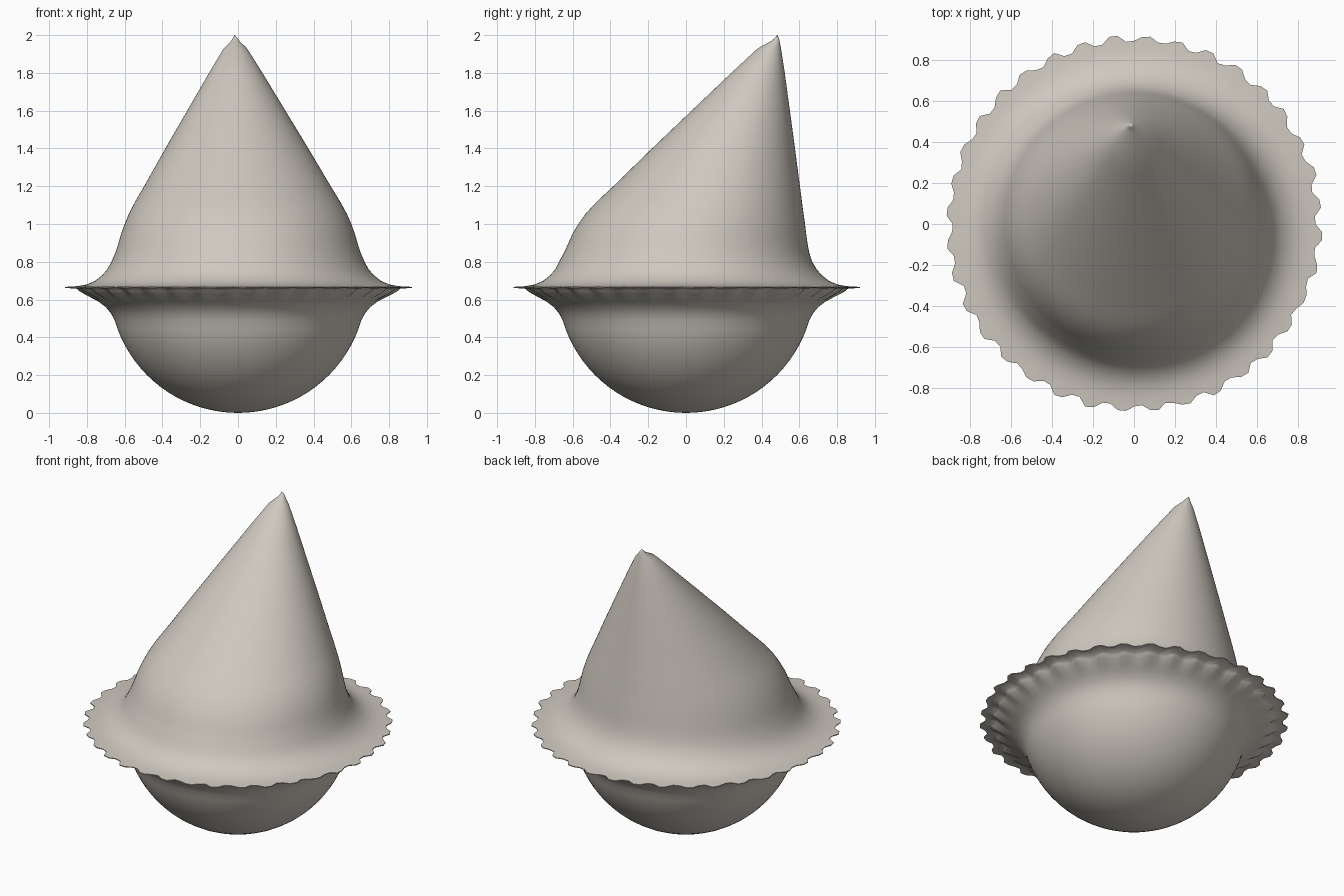
import bpy, bmesh, math, random

if "Cube" in bpy.data.objects:
    bpy.data.objects.remove(bpy.data.objects["Cube"])

random.seed(4)
SEG = 144

clay = bpy.data.materials.new("warm grey")
clay.diffuse_color = (0.62, 0.58, 0.52, 1)
clay.use_nodes = True
clay.node_tree.nodes["Principled BSDF"].inputs["Base Color"].default_value = clay.diffuse_color

# Round bowl below, flaring out toward the rim: (z, radius, centre x, centre y, jaggedness)
rings = []
for i in range(1, 19):
    a = math.radians(i * 74 / 18)
    rings.append((0.68 - 0.68 * math.cos(a), 0.68 * math.sin(a), 0, 0, 0))
rings += [(0.53, 0.675, 0, 0, 0), (0.56, 0.70, 0, 0, 0), (0.59, 0.74, 0, 0, 0),
          (0.61, 0.775, 0, 0, 0.3), (0.632, 0.81, 0, 0, 0.8), (0.646, 0.83, 0, 0, 1),
          (0.657, 0.84, 0, 0, 1)]
# Thin ragged rim
rings += [(0.662, 0.905, 0, 0, 1), (0.667, 0.905, 0, 0, 1)]
# Fillet above the rim
rings += [(0.671, 0.85, 0, 0, 0), (0.68, 0.80, 0, 0, 0), (0.70, 0.755, 0, 0, 0),
          (0.73, 0.718, 0, 0, 0), (0.76, 0.692, 0, 0, 0)]
# Leaning cone, from front and back profile points (z, y_front, y_back)
for z, f, b in [(0.80, -0.672, 0.668), (0.85, -0.645, 0.652), (0.90, -0.622, 0.643),
                (0.95, -0.60, 0.636), (1.0, -0.57, 0.63), (1.05, -0.535, 0.623),
                (1.1, -0.49, 0.616), (1.15, -0.438, 0.61), (1.2, -0.385, 0.603),
                (1.4, -0.18, 0.577), (1.6, 0.03, 0.55), (1.8, 0.24, 0.523),
                (1.93, 0.38, 0.503), (1.965, 0.445, 0.496), (1.985, 0.47, 0.492)]:
    lean = max(0, z - 1) * -0.015
    rings.append((z, (b - f) / 2, lean, (f + b) / 2, 0))

# Sawtooth offsets around the rim
teeth = [0.014 * (1 if (i // 2) % 2 else -1) + random.uniform(-0.006, 0.006)
         for i in range(SEG)]

bm = bmesh.new()
loops = []
for z, r, cx, cy, jag in rings:
    loop = []
    for i in range(SEG):
        a = math.tau * i / SEG
        rr = r + jag * teeth[i]
        loop.append(bm.verts.new((cx + rr * math.cos(a), cy + rr * math.sin(a), z)))
    loops.append(loop)
for lo, hi in zip(loops, loops[1:]):
    for i in range(SEG):
        j = (i + 1) % SEG
        bm.faces.new((lo[i], lo[j], hi[j], hi[i]))

# Close the bottom and the pointed tip
bottom = bm.verts.new((0, 0, 0))
tip = bm.verts.new((-0.02, 0.483, 2.0))
for i in range(SEG):
    j = (i + 1) % SEG
    bm.faces.new((bottom, loops[0][j], loops[0][i]))
    bm.faces.new((tip, loops[-1][i], loops[-1][j]))

mesh = bpy.data.meshes.new("brimmed_cone_body")
bm.to_mesh(mesh)
bm.free()
mesh.materials.append(clay)
body = bpy.data.objects.new("brimmed_cone_body", mesh)
bpy.context.collection.objects.link(body)
bpy.context.view_layer.objects.active = body
body.select_set(True)
bpy.ops.object.shade_smooth_by_angle(angle=math.radians(50))
